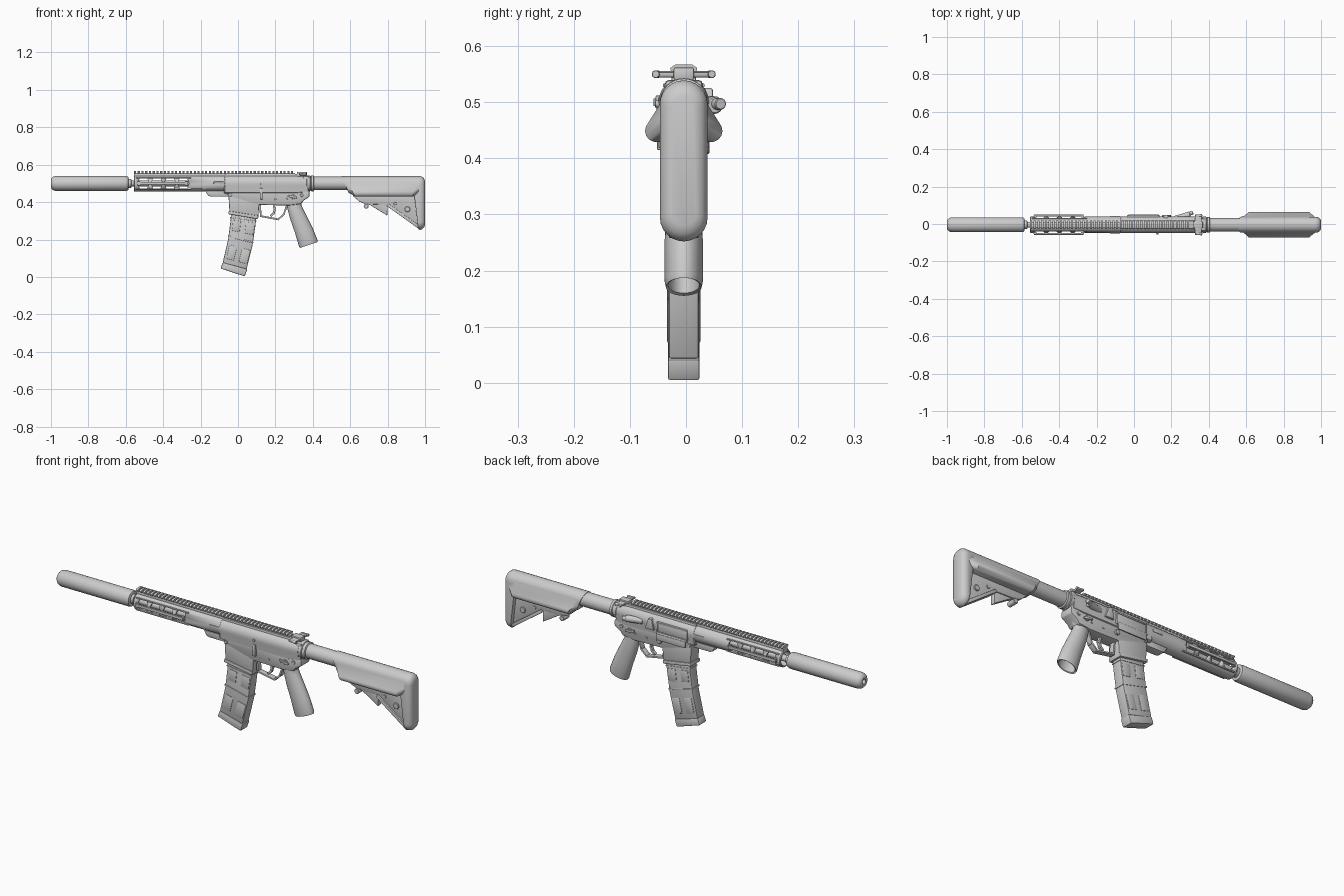
import bpy, bmesh
from math import sin, cos, pi, radians
from mathutils import Vector

if "Cube" in bpy.data.objects:
    bpy.data.objects.remove(bpy.data.objects["Cube"])

YC = -0.004  # centre plane of the body
ZC = 0.50    # bore axis height


def finish(name, bm, bevel=0.0):
    bmesh.ops.recalc_face_normals(bm, faces=bm.faces)
    if bevel:
        es = [e for e in bm.edges if len(e.link_faces) == 2 and e.calc_face_angle(0) > radians(40)]
        bmesh.ops.bevel(bm, geom=es, offset=bevel, segments=2, profile=0.5, affect='EDGES', clamp_overlap=True)
    me = bpy.data.meshes.new(name)
    bm.to_mesh(me)
    bm.free()
    ob = bpy.data.objects.new(name, me)
    ob.location.y = YC
    bpy.context.collection.objects.link(ob)
    bpy.ops.object.select_all(action='DESELECT')
    ob.select_set(True)
    bpy.context.view_layer.objects.active = ob
    bpy.ops.object.shade_smooth_by_angle(angle=radians(35))
    return ob


def loft(name, rings, cap=True, bevel=0.0, loop=False):
    bm = bmesh.new()
    vs = [[bm.verts.new(p) for p in r] for r in rings]
    n = len(rings[0])
    pairs = list(zip(vs, vs[1:])) + ([(vs[-1], vs[0])] if loop else [])
    for a, b in pairs:
        for i in range(n):
            bm.faces.new((a[i], a[(i + 1) % n], b[(i + 1) % n], b[i]))
    if cap and not loop:
        bm.faces.new(vs[0])
        bm.faces.new(vs[-1])
    return finish(name, bm, bevel)


def plate(name, pts, half, y=0.0, bevel=0.003):
    return loft(name, [[(x, y + s * half, z) for x, z in pts] for s in (-1, 1)], bevel=bevel)


def box(name, x0, x1, y0, y1, z0, z1, bevel=0.003):
    return plate(name, [(x0, z0), (x1, z0), (x1, z1), (x0, z1)], (y1 - y0) / 2, (y0 + y1) / 2, bevel)


def bar(name, p, q, t, half):
    p, q = Vector(p), Vector(q)
    d = (q - p).normalized() * t / 2
    n = Vector((-d.y, d.x))
    return plate(name, [p - d + n, q + d + n, q + d - n, p - d - n], half, bevel=0.002)


def lathe(name, prof, z=ZC, n=32, loop=False):
    return loft(name, [[(x, r * sin(2 * pi * i / n), z + r * cos(2 * pi * i / n)) for i in range(n)]
                       for x, r in prof], loop=loop)


def rod(name, a, b, r, n=16):
    a, b = Vector(a), Vector(b)
    d = b - a
    q = d.to_track_quat('Z', 'Y')
    ring = [q @ Vector((cos(2 * pi * i / n), sin(2 * pi * i / n), 0)) for i in range(n)]
    k = 0.15 * r / d.length
    return loft(name, [[a + d * t + v * r * s for v in ring] for t, s in ((0, .85), (k, 1), (1 - k, 1), (1, .85))])


def mirror_y(half):
    return half + [(-y, z) for y, z in reversed(half)]


# Muzzle tube and barrel
lathe("muzzle_tube", [(-.96, .013), (-.998, .013), (-1, .02), (-.998, .027), (-.99, .035), (-.975, .04),
                      (-.6, .04), (-.588, .037), (-.585, .03), (-.585, .018)])
lathe("barrel", [(-.62, .019), (-.57, .019), (-.57, .016), (-.05, .016)], n=20)
lathe("barrel_collar", [(-.585, .024), (-.572, .024), (-.57, .019)], n=20)

# Handguard shell with hexagonal side openings
guard = lathe("handguard", [(-.557, .036), (-.557, .041), (-.553, .044), (-.06, .044), (-.06, .036)], loop=True)
bm = bmesh.new()
for i in range(4):
    cx = -.505 + i * .071
    hexa = [(cx - .031, ZC), (cx - .019, .53), (cx + .019, .53), (cx + .031, ZC), (cx + .019, .473), (cx - .019, .473)]
    a, b = [[bm.verts.new((x, y, z)) for x, z in hexa] for y in (-.1, .1)]
    bm.faces.new(a)
    bm.faces.new(b)
    for k in range(6):
        bm.faces.new((a[k], a[(k + 1) % 6], b[(k + 1) % 6], b[k]))
cutter = finish("cutter", bm)
mod = guard.modifiers.new("openings", 'BOOLEAN')
mod.operation, mod.object = 'DIFFERENCE', cutter
bpy.context.view_layer.objects.active = guard
bpy.ops.object.modifier_apply(modifier=mod.name)
bpy.data.objects.remove(cutter)
for s, side in ((-1, "left"), (1, "right")):
    box(f"side_rail_{side}", -.535, -.27, s * .049 - .005, s * .049 + .005, .493, .507, .002)
    for x in (-.53, -.275):
        box(f"side_rail_foot_{side}", x - .008, x + .008, s * .044 - .006, s * .044 + .006, .488, .512, .002)
    box(f"guard_slot_rim_{side}", -.13, -.075, s * .043 - .003, s * .043 + .003, .496, .509, .002)
    for z in (.47, .53):
        box(f"guard_rib_{side}", -.545, -.25, s * .034 - .003, s * .034 + .003, z - .003, z + .003, .001)
plate("hand_stop", [(-.175, .46), (-.16, .435), (-.145, .43), (-.06, .43), (-.05, .46)], .022)

# Top rail with teeth
box("rail_base", -.557, .305, -.016, .016, .53, .556, .002)
for i in range(43):
    x = -.556 + i * .02
    loft("rail_tooth", [[(x + dx, y, z) for y, z in mirror_y([(.015, .567), (.024, .561), (.024, .557), (.015, .551)])]
                        for dx in (0, .011)])

# Upper receiver
arc = [(.044 * sin(a * pi / 12), ZC + .044 * cos(a * pi / 12)) for a in range(0, 8)]
sec = mirror_y([(.001, .544)] + arc[1:] + [(.039, .452), (.03, .447)])
loft("upper_receiver", [[(x, y * k, ZC + (z - ZC) * k) for y, z in sec]
                        for x, k in ((-.074, .94), (-.07, 1.02), (.31, 1.02), (.335, .97), (.368, .93))])
box("receiver_spine", -.07, .35, -.022, .022, .52, .55)

# Ejection side: port frame, opened cover, cocking plunger
box("port_panel", -.03, .13, .03, .047, .47, .512, .002)
for z in (.466, .515):
    box("port_frame", -.035, .135, .036, .05, z - .004, z + .004, .002)
for x in (-.033, .132):
    box("port_frame_end", x - .004, x + .004, .036, .05, .466, .515, .002)
box("port_cover", -.03, .13, .049, .055, .43, .462, .002)
rod("cover_hinge", (-.035, .047, .462), (.135, .047, .462), .006)
plate("deflector", [(.15, .47), (.2, .47), (.18, .525), (.16, .525)], .012, .04, .004)
rod("plunger_housing", (.22, .032, .495), (.3, .055, .495), .016)
rod("plunger", (.29, .056, .497), (.315, .066, .497), .0105)

# Charging handle
box("charging_bar", .315, .368, -.018, .018, .54, .562)
plate("charging_arm", [(.325, .546), (.36, .544), (.362, .554), (.325, .556)], .056, 0, .003)
for s in (-1, 1):
    rod("charging_lobe", (.33, s * .047, .55), (.365, s * .05, .55), .007)

# Lower receiver and magazine well
plate("lower_receiver", [(-.05, .46), (-.05, .43), (.11, .385), (.27, .382), (.335, .39), (.35, .408), (.382, .428),
                         (.382, .46)], .035, 0, .006)
plate("magazine_well", [(-.052, .455), (-.045, .335), (.108, .312), (.118, .455)], .034, 0, .005)
plate("well_rim", [(-.05, .353), (-.052, .336), (.106, .309), (.109, .327)], .038, 0, .004)
plate("rear_lug", [(.33, .44), (.375, .43), (.382, .54), (.35, .54)], .034, 0, .008)
box("front_lug", -.075, -.035, -.02, .02, .43, .47)
for x, z, r in ((-.04, .44, .009), (.34, .437, .009), (.2, .415, .005), (.265, .42, .005)):
    rod("pin", (x, -.039, z), (x, .039, z), r)
for s in (-1, 1):
    rod("selector_hub", (.295, s * .03, .428), (.295, s * .042, .428), .012)
    bar("selector_lever", (.27, .432), (.31, .424), .01, .004).location.y = YC + s * .041
box("bolt_catch", .117, .132, -.048, -.033, .415, .475)
rod("catch_button", (.125, -.04, .497), (.125, -.051, .497), .006)
rod("release_button", (.125, .03, .42), (.125, .046, .42), .012)

# Trigger and guard
path = [(.118, .38), (.122, .325), (.215, .308), (.245, .335), (.262, .385)]
for p, q in zip(path, path[1:]):
    bar("trigger_guard", p, q, .009, .014)
for p, q in zip([(.19, .39), (.197, .36), (.19, .34)], [(.197, .36), (.19, .34), (.178, .328)]):
    bar("trigger", p, q, .011, .008)

# Magazine: curved body, raised panels, ribs and floor plate
L = [(-.036, .37), (-.04, .3), (-.053, .2), (-.082, .075)]
R = [(.1, .36), (.094, .28), (.077, .165), (.046, .042)]


def mag(u, v):
    t = v * 3
    i = min(int(t), 2)
    l = Vector(L[i]).lerp(Vector(L[i + 1]), t - i)
    r = Vector(R[i]).lerp(Vector(R[i + 1]), t - i)
    return l.lerp(r, u)


plate("magazine", L + R[::-1], .027, 0, .005)
for v0, v1 in ((.30, .50), (.73, .93)):
    for u0, u1 in ((.1, .42), (.62, .97)):
        plate("magazine_panel", [mag(u0, v0), mag(u1, v0), mag(u1, v1), mag(u0, v1)], .0295, 0, .004)
for v in (.24, .6):
    plate("magazine_rib", [mag(-.02, v), mag(1.02, v), mag(1.02, v + .02), mag(-.02, v + .02)], .029, 0, .001)
plate("magazine_floor", [(-.082, .078), (-.093, .045), (.036, .003), (.05, .042)], .0285, 0, .005)

# Pistol grip, hollow from below
rings = []
for l, r, w in (((.252, .405), (.352, .41), .028), ((.262, .375), (.338, .39), .029), ((.268, .35), (.345, .37), .031),
                ((.282, .3), (.368, .325), .033), ((.305, .235), (.4, .26), .034), ((.326, .163), (.425, .197), .034),
                ((.331, .155), (.426, .187), .032), ((.338, .16), (.419, .187), .028), ((.318, .23), (.395, .25), .027)):
    c, h = (Vector(l) + Vector(r)) / 2, (Vector(r) - Vector(l)) / 2
    rings.append([(c.x + h.x * cos(a), w * sin(a), c.y + h.y * cos(a)) for a in [2 * pi * i / 24 for i in range(24)]])
loft("pistol_grip", rings)

# Stock tube and nut
lathe("stock_tube", [(.36, .036), (.62, .036)])
lathe("tube_nut", [(.366, .04), (.369, .043), (.385, .043), (.387, .039), (.39, .039), (.392, .042), (.404, .042),
                   (.407, .037)])


# Stock body with flared cheek pieces
def stock_ring(x, f, slant):
    half = [(.0425 * sin(a * pi / 12) + (.0005 if a == 0 else 0), .4965 + .0425 * cos(a * pi / 12)) for a in range(7)]
    cy, cz = .021 + .028 * f, .449 + .02 * (1 - f)
    half += [(cy + .02 * cos(a), cz + .02 * sin(a)) for a in [radians(d) for d in (25, 0, -25, -50, -75, -95)]]
    return [(x + slant * (.54 - z), y, z) for y, z in mirror_y(half)]


loft("stock_body", [stock_ring(.555, 0, .4), stock_ring(.565, .4, .45), stock_ring(.575, 1, .45),
                    stock_ring(.935, 1, 0), stock_ring(.968, 0, 0)])


# Butt pad: capsule outline, rounded at the rear
def capsule(x, k, slant=0):
    r = .0425 - k
    pts = [(r * cos(pi * i / 12), .4965 + r * sin(pi * i / 12) - k * .3) for i in range(13)]
    pts += [(-r * cos(pi * i / 12), .2945 - r * sin(pi * i / 12) + k * .3) for i in range(13)]
    return [(x + slant * (.54 - z), y, z) for y, z in pts]


loft("butt_pad", [capsule(.93, .003, .12), capsule(.935, 0, .12), capsule(.974, 0), capsule(.986, .003),
                  capsule(.995, .010), capsule(1.0, .021)])

# Lower stock frame, strut and adjustment lever
plate("stock_web", [(.612, .435), (.65, .402), (.68, .39), (.8, .386), (.965, .27), (.965, .435)], .018)
bar("stock_strut", (.805, .382), (.965, .268), .016, .026)
plate("adjust_lever", [(.68, .395), (.71, .382), (.798, .328), (.8, .395)], .013)
rod("lever_pin", (.685, -.024, .378), (.685, .024, .378), .013)
rod("sling_boss", (.906, -.024, .362), (.906, .024, .362), .015)
rod("strut_pin", (.84, -.022, .392), (.84, .022, .392), .008)
